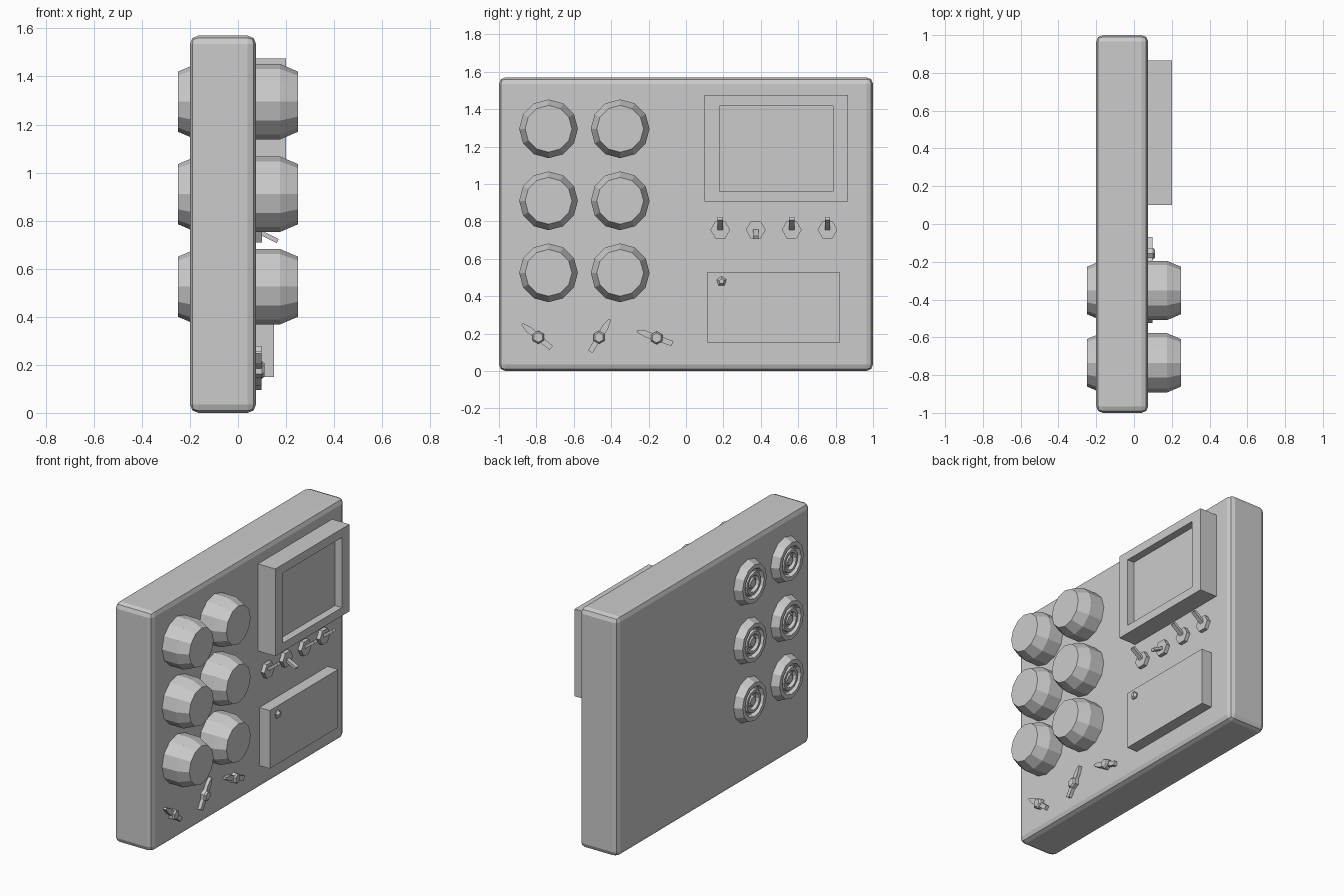
import bpy, bmesh
from math import sin, cos, pi, atan2
from mathutils import Matrix, Vector

if "Cube" in bpy.data.objects:
    bpy.data.objects.remove(bpy.data.objects["Cube"])


def finish(bm, name):
    bmesh.ops.remove_doubles(bm, verts=bm.verts, dist=1e-5)
    bmesh.ops.recalc_face_normals(bm, faces=bm.faces)
    mesh = bpy.data.meshes.new(name)
    bm.to_mesh(mesh)
    bm.free()
    ob = bpy.data.objects.new(name, mesh)
    bpy.context.collection.objects.link(ob)
    return ob


def box_bm(lo, hi):
    lo, hi = Vector(lo), Vector(hi)
    bm = bmesh.new()
    bmesh.ops.create_cube(bm, size=1)
    bmesh.ops.scale(bm, vec=hi - lo, verts=bm.verts)
    bmesh.ops.translate(bm, vec=(lo + hi) / 2, verts=bm.verts)
    return bm


def lathe(name, profile, y, z, sides, turn=0.0):
    """Spin (x, radius) points around an x-axis line through (y, z)."""
    bm = bmesh.new()
    rings = []
    for x, r in profile:
        rings.append([bm.verts.new((x, y + r * cos(turn + 2 * pi * i / sides),
                                    z + r * sin(turn + 2 * pi * i / sides)))
                      for i in range(sides)])
    for a, b in zip(rings, rings[1:]):
        for i in range(sides):
            j = (i + 1) % sides
            bm.faces.new((a[i], a[j], b[j], b[i]))
    bm.faces.new(rings[0])
    bm.faces.new(rings[-1])
    return finish(bm, name)


# Cabinet with rounded edges
bm = box_bm((-0.2, -1, 0), (0.075, 1, 1.57))
bmesh.ops.bevel(bm, geom=bm.edges[:], offset=0.035, segments=2, profile=0.5,
                affect='EDGES')
finish(bm, "cabinet")

# Big through-mounted dials: flat front, concentric grooves at the back
dial = [(0.25, 0.125), (0.175, 0.157), (-0.175, 0.157), (-0.25, 0.125),
        (-0.25, 0.098), (-0.225, 0.09), (-0.225, 0.078), (-0.245, 0.072),
        (-0.245, 0.055), (-0.225, 0.048), (-0.225, 0.036), (-0.24, 0.028)]
for y in (-0.735, -0.352):
    for z in (0.525, 0.91, 1.295):
        lathe("dial", dial, y, z, 12)

# Screen housing with recessed display
bm = box_bm((0.06, 0.1, 0.905), (0.2, 0.865, 1.475))
bm.faces.ensure_lookup_table()
front = max(bm.faces, key=lambda f: f.calc_center_median().x)
bmesh.ops.inset_region(bm, faces=[front], thickness=0.05)
for v in front.verts:
    v.co.y = 0.178 if v.co.y < 0.48 else 0.787
    v.co.z = 0.96 if v.co.z < 1.19 else 1.418
front = bmesh.ops.extrude_discrete_faces(bm, faces=[front])["faces"][0]
bmesh.ops.translate(bm, vec=(-0.05, 0, 0), verts=front.verts)
finish(bm, "screen_housing")

# Lower panel and its indicator lamp
finish(box_bm((0.06, 0.115, 0.15), (0.15, 0.82, 0.53)), "lower_panel")
lathe("indicator_lamp", [(0.14, 0.022), (0.158, 0.027), (0.172, 0.014)],
      0.19, 0.48, 5, pi / 2)

# Toggle switches: hex nut and tilted lever
for y, up in ((0.183, True), (0.373, False), (0.565, True), (0.757, True)):
    lathe("switch_nut", [(0.065, 0.053), (0.1, 0.053)], y, 0.755, 6)
    base = Vector((0.085, y, 0.755))
    tip = Vector((0.165, y, 0.815 if up else 0.715))
    d = tip - base
    bm = box_bm((0, -0.014, -0.009), (d.length, 0.014, 0.009))
    bm.transform(Matrix.Translation(base)
                 @ Matrix.Rotation(-atan2(d.z, d.x), 4, 'Y'))
    finish(bm, "switch_lever")

# Pointer selectors: tapered bar and hex hub
bar = [(-0.09, -0.014), (0.02, -0.016), (0.065, -0.017), (0.112, -0.006),
       (0.112, 0.006), (0.065, 0.017), (0.02, 0.016), (-0.09, 0.014)]
for y, z, ty, tz in ((-0.79, 0.18, -0.085, 0.07), (-0.465, 0.18, 0.055, 0.09),
                     (-0.157, 0.177, -0.1, 0.036)):
    a = atan2(tz, ty)
    bm = bmesh.new()
    f = bm.faces.new([bm.verts.new((0.065, y + u * cos(a) - v * sin(a),
                                    z + u * sin(a) + v * cos(a)))
                      for u, v in bar])
    top = bmesh.ops.extrude_face_region(bm, geom=[f], use_keep_orig=True)["geom"]
    bmesh.ops.translate(bm, vec=(0.032, 0, 0),
                        verts=[g for g in top if isinstance(g, bmesh.types.BMVert)])
    finish(bm, "selector_pointer")
    lathe("selector_hub", [(0.065, 0.035), (0.1, 0.035), (0.11, 0.026)],
          y, z, 6, pi / 2)
